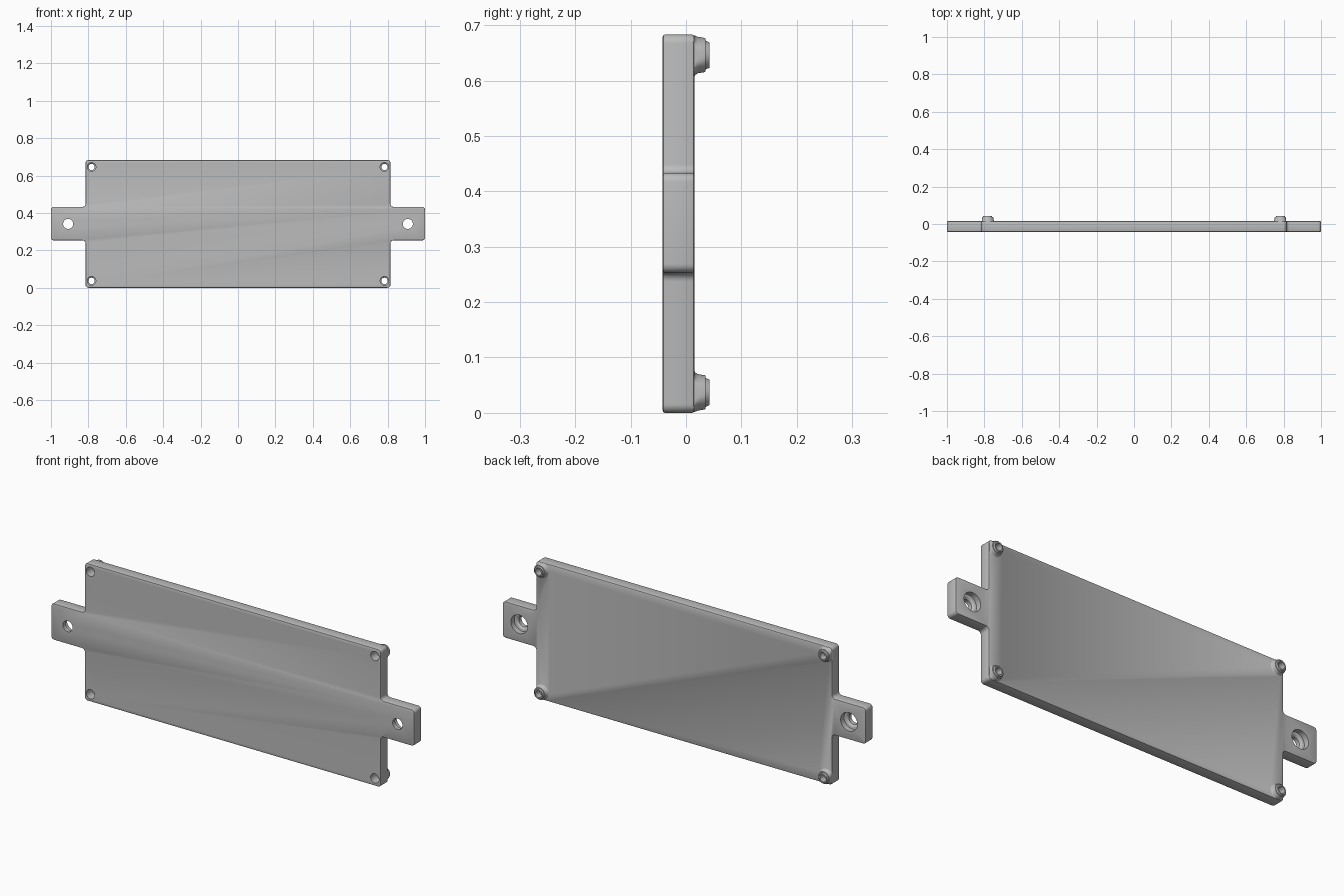
import bpy, bmesh, math
from mathutils import Vector

if "Cube" in bpy.data.objects:
    bpy.data.objects.remove(bpy.data.objects["Cube"])

FRONT, BACK = -0.042, 0.015      # plate faces in y
HEIGHT, HALF = 0.683, 0.815      # plate body size
MID = HEIGHT / 2

grey = bpy.data.materials.new("plain grey")
grey.diffuse_color = (0.5, 0.5, 0.5, 1)
grey.use_nodes = True
grey.node_tree.nodes["Principled BSDF"].inputs["Base Color"].default_value = grey.diffuse_color


def make_object(name, bm):
    bmesh.ops.recalc_face_normals(bm, faces=bm.faces)
    mesh = bpy.data.meshes.new(name)
    bm.to_mesh(mesh)
    bm.free()
    mesh.materials.append(grey)
    ob = bpy.data.objects.new(name, mesh)
    bpy.context.collection.objects.link(ob)
    return ob


def rounded(points, radius, steps=6):
    """Replace each right-angle corner of a closed outline by an arc."""
    out = []
    for i, p in enumerate(points):
        p = Vector(p)
        a = (Vector(points[i - 1]) - p).normalized() * radius
        b = (Vector(points[(i + 1) % len(points)]) - p).normalized() * radius
        centre = p + a + b
        for k in range(steps + 1):
            t = k / steps * math.pi / 2
            out.append(centre - b * math.cos(t) - a * math.sin(t))
    return out


def lathe(name, profile, x, z, sides=40, clamp=False):
    """Solid of (radius, y) rings around an axis along y."""
    bm = bmesh.new()
    rings = []
    for r, y in profile:
        ring = []
        for k in range(sides):
            t = 2 * math.pi * k / sides
            px, pz = x + r * math.cos(t), z + r * math.sin(t)
            if clamp:  # keep the foot of the boss on the plate
                px = max(-HALF + 0.002, min(HALF - 0.002, px))
                pz = max(0.002, min(HEIGHT - 0.002, pz))
            ring.append(bm.verts.new((px, y, pz)))
        rings.append(ring)
    for lo, hi in zip(rings, rings[1:]):
        for k in range(sides):
            n = (k + 1) % sides
            bm.faces.new((lo[k], lo[n], hi[n], hi[k]))
    bm.faces.new(rings[0])
    bm.faces.new(rings[-1])
    return make_object(name, bm)


def combine(target, tool, operation):
    mod = target.modifiers.new(tool.name, 'BOOLEAN')
    mod.object, mod.operation, mod.solver = tool, operation, 'EXACT'
    bpy.context.view_layer.objects.active = target
    bpy.ops.object.modifier_apply(modifier=mod.name)
    bpy.data.objects.remove(tool, do_unlink=True)


# plate with a mounting tab on each side
half = [(HALF, 0), (HALF, 0.253), (1, 0.253), (1, 0.433), (HALF, 0.433), (HALF, HEIGHT)]
outline = half + [(-x, z) for x, z in reversed(half)]
bm = bmesh.new()
face = bm.faces.new([bm.verts.new((p.x, FRONT, p.y)) for p in rounded(outline, 0.016)])
ext = bmesh.ops.extrude_face_region(bm, geom=[face], use_keep_orig=True)
moved = [g for g in ext["geom"] if isinstance(g, bmesh.types.BMVert)]
bmesh.ops.translate(bm, verts=moved, vec=(0, BACK - FRONT, 0))
bmesh.ops.recalc_face_normals(bm, faces=bm.faces)
rims = [e for e in bm.edges if abs(e.verts[0].co.y - e.verts[1].co.y) < 1e-6]
bmesh.ops.bevel(bm, geom=rims, offset=0.004, segments=2, profile=0.5, affect='EDGES')
plate = make_object("mounting_plate", bm)

# stepped corner bosses on the back
boss_profile = [(0.041, 0.0), (0.041, 0.014), (0.036, 0.0165), (0.033, 0.021),
                (0.031, 0.033), (0.030, 0.035), (0.026, 0.0355), (0.023, 0.042)]
corners = [(sx * 0.783, z) for sx in (-1, 1) for z in (0.037, HEIGHT - 0.037)]
for x, z in corners:
    combine(plate, lathe("corner_boss", boss_profile, x, z, clamp=True), 'UNION')

# screw holes through the bosses, wider at the front
for x, z in corners:
    hole = [(0.023, -0.06), (0.023, 0.004), (0.017, 0.009), (0.017, 0.06)]
    combine(plate, lathe("screw_hole", hole, x, z), 'DIFFERENCE')

# counterbored holes in the tabs, wider at the back
for x in (-0.908, 0.908):
    hole = [(0.027, -0.06), (0.027, -0.022), (0.036, -0.014), (0.046, -0.012), (0.046, 0.06)]
    combine(plate, lathe("tab_hole", hole, x, MID), 'DIFFERENCE')

bpy.ops.object.select_all(action='DESELECT')
plate.select_set(True)
bpy.context.view_layer.objects.active = plate
bpy.ops.object.shade_smooth_by_angle(angle=math.radians(30))
